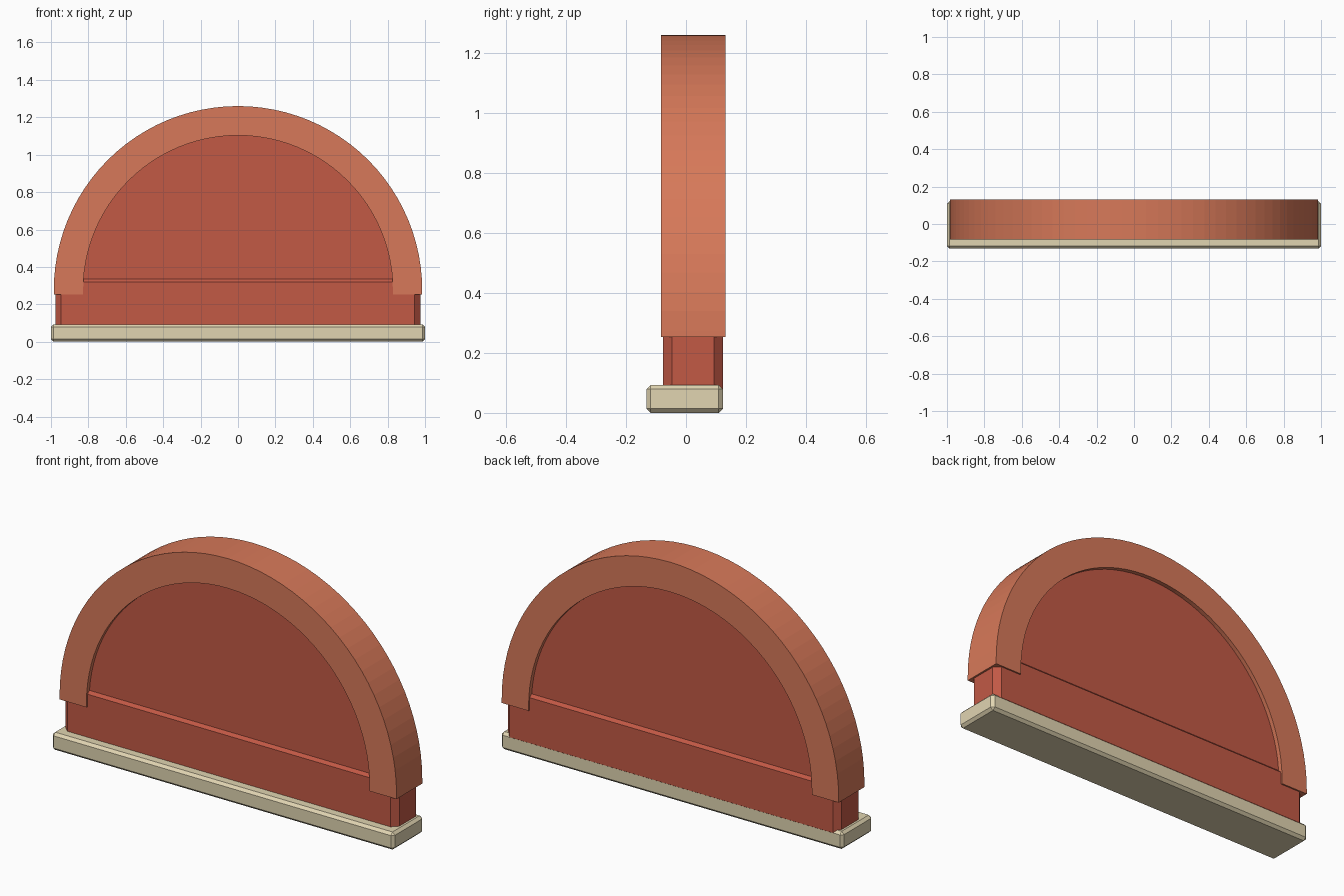
import bpy, bmesh, math

if "Cube" in bpy.data.objects:
    bpy.data.objects.remove(bpy.data.objects["Cube"])


def material(name, rgb):
    m = bpy.data.materials.new(name)
    m.diffuse_color = (*rgb, 1)
    m.use_nodes = True
    m.node_tree.nodes["Principled BSDF"].inputs["Base Color"].default_value = m.diffuse_color
    return m


def finish(name, bm, mat):
    bmesh.ops.recalc_face_normals(bm, faces=bm.faces[:])
    mesh = bpy.data.meshes.new(name)
    bm.to_mesh(mesh)
    bm.free()
    mesh.materials.append(mat)
    ob = bpy.data.objects.new(name, mesh)
    bpy.context.collection.objects.link(ob)
    return ob


def chamfered_box(name, lo, hi, chamfer, mat):
    bm = bmesh.new()
    bmesh.ops.create_cube(bm, size=1)
    for v in bm.verts:
        v.co = [(a + b) / 2 + c * (b - a) for a, b, c in zip(lo, hi, v.co)]
    bmesh.ops.bevel(bm, geom=bm.edges[:], offset=chamfer, segments=1,
                    profile=0.5, affect='EDGES')
    return finish(name, bm, mat)


def extrude_profile(bm, quads_or_ngon, y0, y1):
    # Faces drawn in the xz plane at y0, pulled back to y1
    verts = [bm.verts.new((x, y0, z)) for x, z in quads_or_ngon]
    face = bm.faces.new(verts)
    ext = bmesh.ops.extrude_face_region(bm, geom=[face], use_keep_orig=True)
    for g in ext["geom"]:
        if isinstance(g, bmesh.types.BMVert):
            g.co.y = y1


def half_round(radius, centre_z, foot_z, segments=48):
    pts = [(radius * math.cos(math.pi * i / segments),
            centre_z + radius * math.sin(math.pi * i / segments))
           for i in range(segments + 1)]
    return [(radius, foot_z)] + pts + [(-radius, foot_z)]


arch_mat = material("terracotta", (0.68, 0.19, 0.10))
wall_mat = material("red_clay", (0.54, 0.10, 0.06))
sill_mat = material("cream_stone", (0.75, 0.66, 0.44))

# Stone sill and low wall standing on it
chamfered_box("sill", (-1, -0.132, 0), (1, 0.123, 0.093), 0.014, sill_mat)
chamfered_box("lower_wall", (-0.975, -0.076, 0.05), (0.975, 0.124, 0.35), 0.03, wall_mat)

# Half-round infill panel, slightly recessed
bm = bmesh.new()
extrude_profile(bm, half_round(0.9, 0.275, 0.27), -0.061, 0.109)
finish("arch_panel", bm, wall_mat)

# Thick arch band over the panel
bm = bmesh.new()
extrude_profile(bm, half_round(0.985, 0.275, 0.253) + half_round(0.828, 0.275, 0.253)[::-1],
                -0.083, 0.132)
arch = finish("arch_band", bm, arch_mat)
